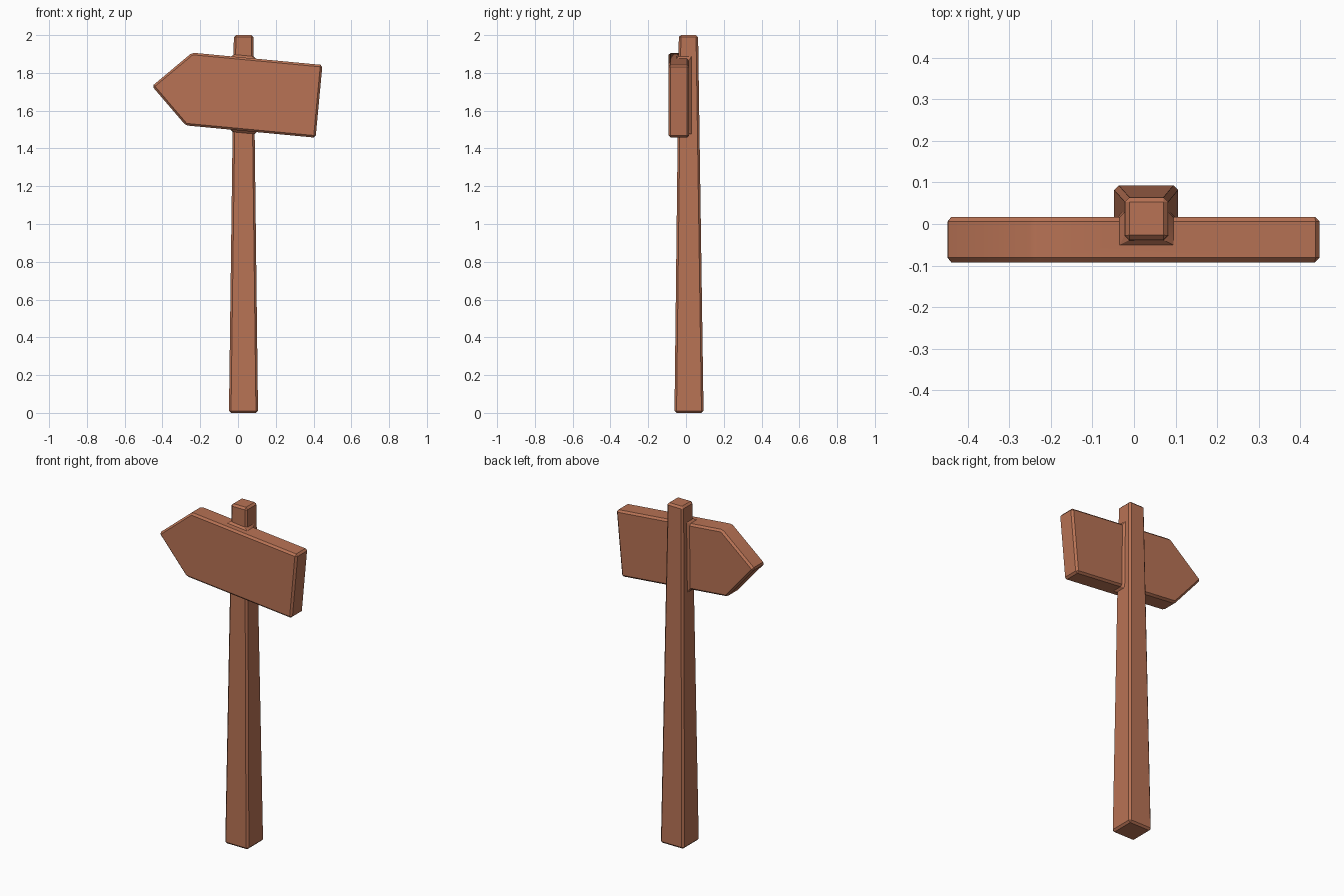
import bpy, bmesh, math

if "Cube" in bpy.data.objects:
    bpy.data.objects.remove(bpy.data.objects["Cube"])

wood = bpy.data.materials.new("terracotta_wood")
wood.diffuse_color = (0.48, 0.17, 0.09, 1)
wood.use_nodes = True
wood.node_tree.nodes["Principled BSDF"].inputs["Base Color"].default_value = wood.diffuse_color


def loft(name, ring_a, ring_b):
    """Solid between two matching outlines."""
    bm = bmesh.new()
    a = [bm.verts.new(p) for p in ring_a]
    b = [bm.verts.new(p) for p in ring_b]
    bm.faces.new(a)
    bm.faces.new(b)
    for i in range(len(a)):
        j = (i + 1) % len(a)
        bm.faces.new((a[i], a[j], b[j], b[i]))
    bmesh.ops.recalc_face_normals(bm, faces=bm.faces)
    mesh = bpy.data.meshes.new(name)
    bm.to_mesh(mesh)
    bm.free()
    mesh.materials.append(wood)
    obj = bpy.data.objects.new(name, mesh)
    bpy.context.collection.objects.link(obj)
    return obj


def rect(x0, x1, y0, y1, z):
    return [(x0, y0, z), (x1, y0, z), (x1, y1, z), (x0, y1, z)]


# Tapered square post
post = loft("signpost", rect(-0.048, 0.106, -0.061, 0.093, 0),
            rect(-0.022, 0.082, -0.038, 0.064, 2))

# Tilted arrow board
outline = [(-0.455, 1.73), (-0.243, 1.907), (0.447, 1.842),
           (0.411, 1.457), (-0.277, 1.522)]
board = loft("arrow_board_cutter", [(x, -0.092, z) for x, z in outline],
             [(x, 0.017, z) for x, z in outline])
board.hide_render = True

# Join board and post into one body, then chamfer every edge
union = post.modifiers.new("join_board", 'BOOLEAN')
union.operation = 'UNION'
union.solver = 'EXACT'
union.object = board
bevel = post.modifiers.new("chamfer", 'BEVEL')
bevel.width = 0.011
bevel.segments = 1
bevel.limit_method = 'ANGLE'
bevel.angle_limit = math.radians(30)

bpy.context.view_layer.objects.active = post
post.select_set(True)
for m in ("join_board", "chamfer"):
    bpy.ops.object.modifier_apply(modifier=m)
bpy.data.objects.remove(board)
bpy.ops.object.shade_smooth_by_angle(angle=math.radians(30))
